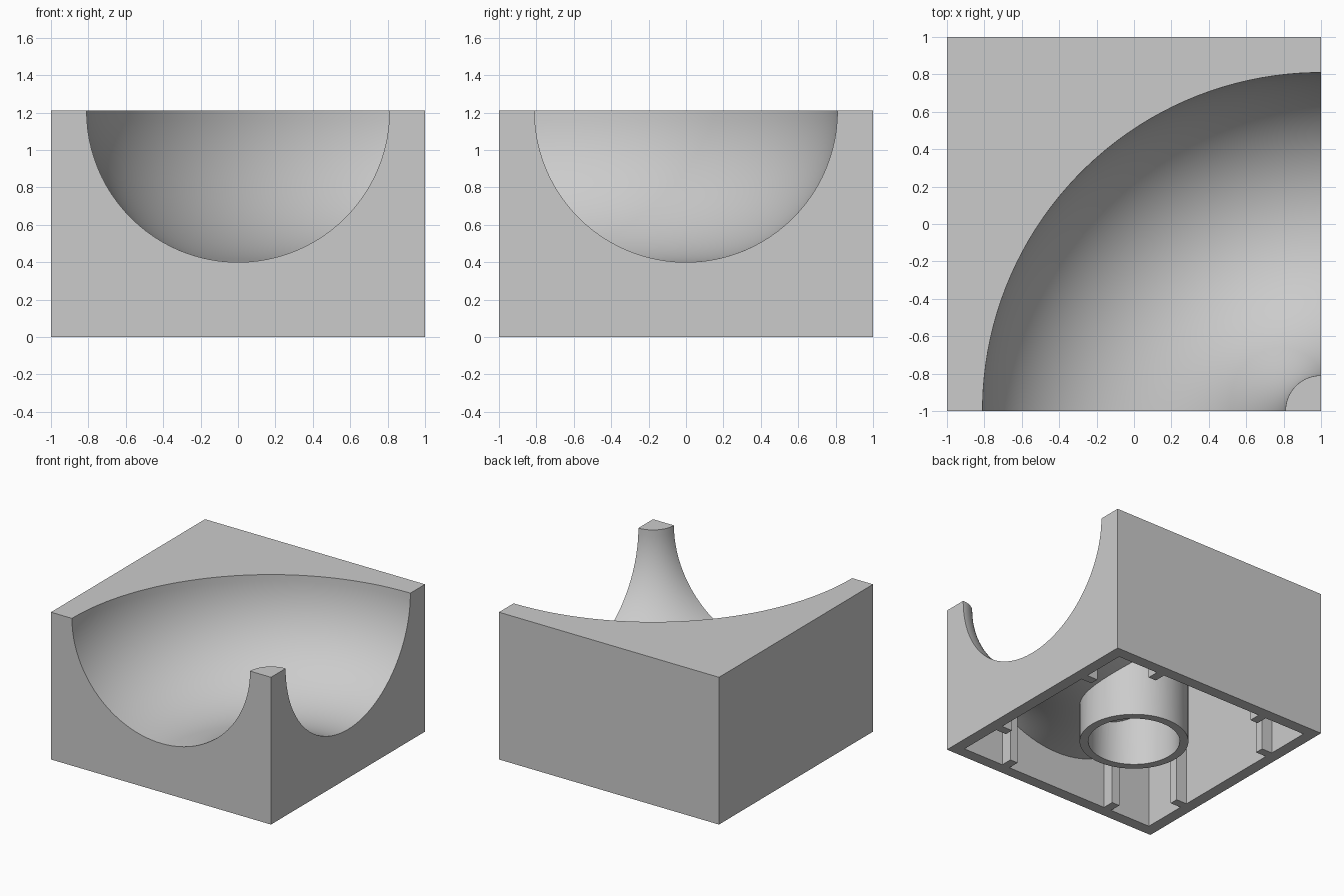
import bpy, bmesh, math
from mathutils import Matrix, Vector

if "Cube" in bpy.data.objects:
    bpy.data.objects.remove(bpy.data.objects["Cube"])

TOP = 1.21       # height of the block
WALL = 0.094     # wall thickness
GROOVE = 0.81    # radius of the scooped channel

grey = bpy.data.materials.new("light grey")
grey.diffuse_color = (0.6, 0.6, 0.6, 1)
grey.use_nodes = True
grey.node_tree.nodes["Principled BSDF"].inputs["Base Color"].default_value = grey.diffuse_color


def add_object(name, bm):
    bmesh.ops.recalc_face_normals(bm, faces=bm.faces)
    mesh = bpy.data.meshes.new(name)
    bm.to_mesh(mesh)
    bm.free()
    mesh.materials.append(grey)
    obj = bpy.data.objects.new(name, mesh)
    bpy.context.collection.objects.link(obj)
    return obj


def box(name, lo, hi):
    bm = bmesh.new()
    lo, hi = Vector(lo), Vector(hi)
    bmesh.ops.create_cube(bm, size=1, matrix=Matrix.Translation((lo + hi) / 2)
                          @ Matrix.Diagonal((*(hi - lo), 1)))
    return add_object(name, bm)


def lathe(name, profile, centre, steps):
    """Revolve a closed (radius, z) outline around a vertical axis."""
    bm = bmesh.new()
    rings = []
    for i in range(steps):
        a = 2 * math.pi * (i + 0.5) / steps
        rings.append([bm.verts.new((centre[0] + r * math.cos(a),
                                    centre[1] + r * math.sin(a), z))
                      for r, z in profile])
    n = len(profile)
    for i in range(steps):
        a, b = rings[i], rings[(i + 1) % steps]
        for j in range(n):
            k = (j + 1) % n
            bm.faces.new((a[j], b[j], b[k], a[k]))
    return add_object(name, bm)


def channel(name, radius):
    """Half-round ring channel about the front right corner, open upward."""
    arc = [(1 - radius * math.cos(math.pi * i / 48),
            TOP - radius * math.sin(math.pi * i / 48)) for i in range(49)]
    outline = [(1 - radius, TOP + 0.3)] + arc + [(1 + radius, TOP + 0.3)]
    return lathe(name, outline, (1, -1), 160)


def combine(target, tool, operation):
    mod = target.modifiers.new(operation, 'BOOLEAN')
    mod.operation, mod.solver, mod.object = operation, 'EXACT', tool
    bpy.context.view_layer.objects.active = target
    bpy.ops.object.modifier_apply(modifier=mod.name)
    bpy.data.objects.remove(tool)


# Block, hollowed from below but leaving a shell under the channel
block = box("scooped_block", (-1, -1, 0), (1, 1, TOP))
inner = 1 - WALL
cavity = box("cavity_cutter", (-inner, -inner, -0.2), (inner, inner, TOP - 0.1))
combine(cavity, channel("channel_shell", GROOVE + WALL), 'DIFFERENCE')
combine(block, cavity, 'DIFFERENCE')

# Central tube underneath
tube = lathe("tube", [(0.345, 0), (0.41, 0), (0.41, TOP - 0.05), (0.345, TOP - 0.05)],
             (0, 0), 64)
combine(block, tube, 'UNION')

# Two short upright ribs on the inside of every wall
for side in (-1, 1):
    for pos in (-0.5, 0.5):
        a, b = sorted((side * 0.81, side * 0.95))
        for lo, hi in (((a, pos - 0.035), (b, pos + 0.035)),
                       ((pos - 0.035, a), (pos + 0.035, b))):
            rib = box("rib", (*lo, 0), (*hi, TOP - 0.05))
            combine(block, rib, 'UNION')

# Scoop out the curved channel
combine(block, channel("channel_cutter", GROOVE), 'DIFFERENCE')

bpy.ops.object.select_all(action='DESELECT')
block.select_set(True)
bpy.context.view_layer.objects.active = block
bpy.ops.object.shade_smooth_by_angle(angle=math.radians(30))
